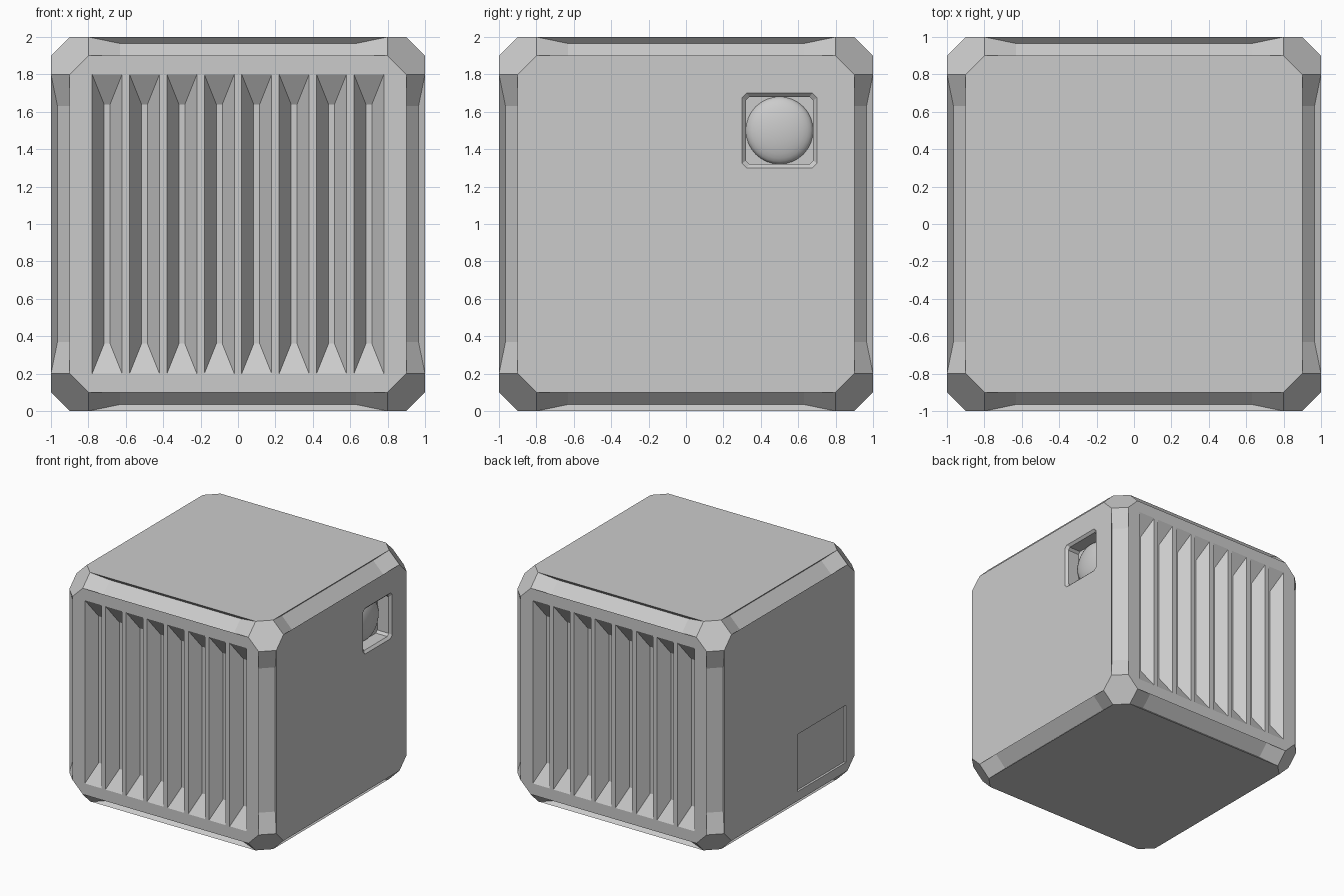
import bpy, bmesh, itertools, math
from mathutils import Vector, Matrix

if "Cube" in bpy.data.objects:
    bpy.data.objects.remove(bpy.data.objects["Cube"])


def finish(bm, name):
    bmesh.ops.recalc_face_normals(bm, faces=bm.faces[:])
    me = bpy.data.meshes.new(name)
    bm.to_mesh(me)
    bm.free()
    ob = bpy.data.objects.new(name, me)
    bpy.context.collection.objects.link(ob)
    return ob


def loft(bm, place, rings):
    """Closed solid through cut-corner rectangles: (half_u, half_v, corner, out)."""
    loops = []
    for hu, hv, c, out in rings:
        if c:
            pts = [(hu, hv - c), (hu - c, hv), (c - hu, hv), (-hu, hv - c),
                   (-hu, c - hv), (c - hu, -hv), (hu - c, -hv), (hu, c - hv)]
        else:
            pts = [(hu, hv), (-hu, hv), (-hu, -hv), (hu, -hv)]
        loops.append([bm.verts.new(place(u, v, out)) for u, v in pts])
    n = len(loops[0])
    for a, b in zip(loops, loops[1:]):
        for i in range(n):
            bm.faces.new((a[i], a[(i + 1) % n], b[(i + 1) % n], b[i]))
    bm.faces.new(loops[0])
    bm.faces.new(loops[-1])


# Body: cube with chamfered edges and corners
bm = bmesh.new()
for p in itertools.permutations((1, 0.9, 0.8)):
    for s in itertools.product((-1, 1), repeat=3):
        bm.verts.new([a * b for a, b in zip(p, s)])
bmesh.ops.convex_hull(bm, input=bm.verts[:])
bmesh.ops.dissolve_limit(bm, angle_limit=0.02, verts=bm.verts[:], edges=bm.edges[:])
bmesh.ops.recalc_face_normals(bm, faces=bm.faces[:])

# Sunken channel with ramped ends along every edge
strips = [f for f in bm.faces if len(f.verts) == 4]
normals = [f.normal.copy() for f in strips]
for f, n in zip(bmesh.ops.extrude_discrete_faces(bm, faces=strips)["faces"], normals):
    n = f.calc_center_median()
    axis = min(range(3), key=lambda i: abs(n[i]))
    inward = Vector([0 if i == axis else -math.copysign(0.035, n[i]) for i in range(3)])
    for v in f.verts:
        v.co[axis] = math.copysign(0.63, v.co[axis])
        v.co += inward
bmesh.ops.translate(bm, verts=bm.verts[:], vec=(0, 0, 1))
body = finish(bm, "body")

# Cutters: tapered vent slots front and back, side socket, side panel
bm = bmesh.new()
for side in (-1, 1):
    for i in range(8):
        x = -0.7 + 0.2 * i
        loft(bm, lambda u, v, o: (x + u, side * (1 + o), 1 + v),
             [(0.0928, 0.832, 0, 0.02), (0.016, 0.64, 0, -0.1)])
loft(bm, lambda u, v, o: (1 + o, 0.5 + u, 1.5 + v),
     [(0.22, 0.22, 0.028, 0.02), (0.18, 0.18, 0.02, -0.02), (0.18, 0.18, 0.02, -0.13)])
loft(bm, lambda u, v, o: (-1 - o, -0.445 + u, 0.43 + v),
     [(0.335, 0.25, 0, 0.02), (0.335, 0.25, 0, -0.02)])
cutter = finish(bm, "recess_cutter")
cutter.hide_render = True

mod = body.modifiers.new("recesses", "BOOLEAN")
mod.operation = "DIFFERENCE"
mod.solver = "EXACT"
mod.object = cutter
bpy.context.view_layer.objects.active = body
body.select_set(True)
bpy.ops.object.modifier_apply(modifier=mod.name)
bpy.data.objects.remove(cutter)

# Shallow domed lens in the socket
bm = bmesh.new()
bmesh.ops.create_uvsphere(bm, u_segments=32, v_segments=16, radius=1)
bmesh.ops.delete(bm, geom=[v for v in bm.verts if v.co.z < -0.01], context="VERTS")
bmesh.ops.transform(bm, verts=bm.verts[:], matrix=Matrix.Translation((0.87, 0.5, 1.5))
                    @ Matrix.Rotation(math.pi / 2, 4, "Y") @ Matrix.Diagonal((0.18, 0.18, 0.06, 1)))
for f in bm.faces:
    f.smooth = True
finish(bm, "lens")
